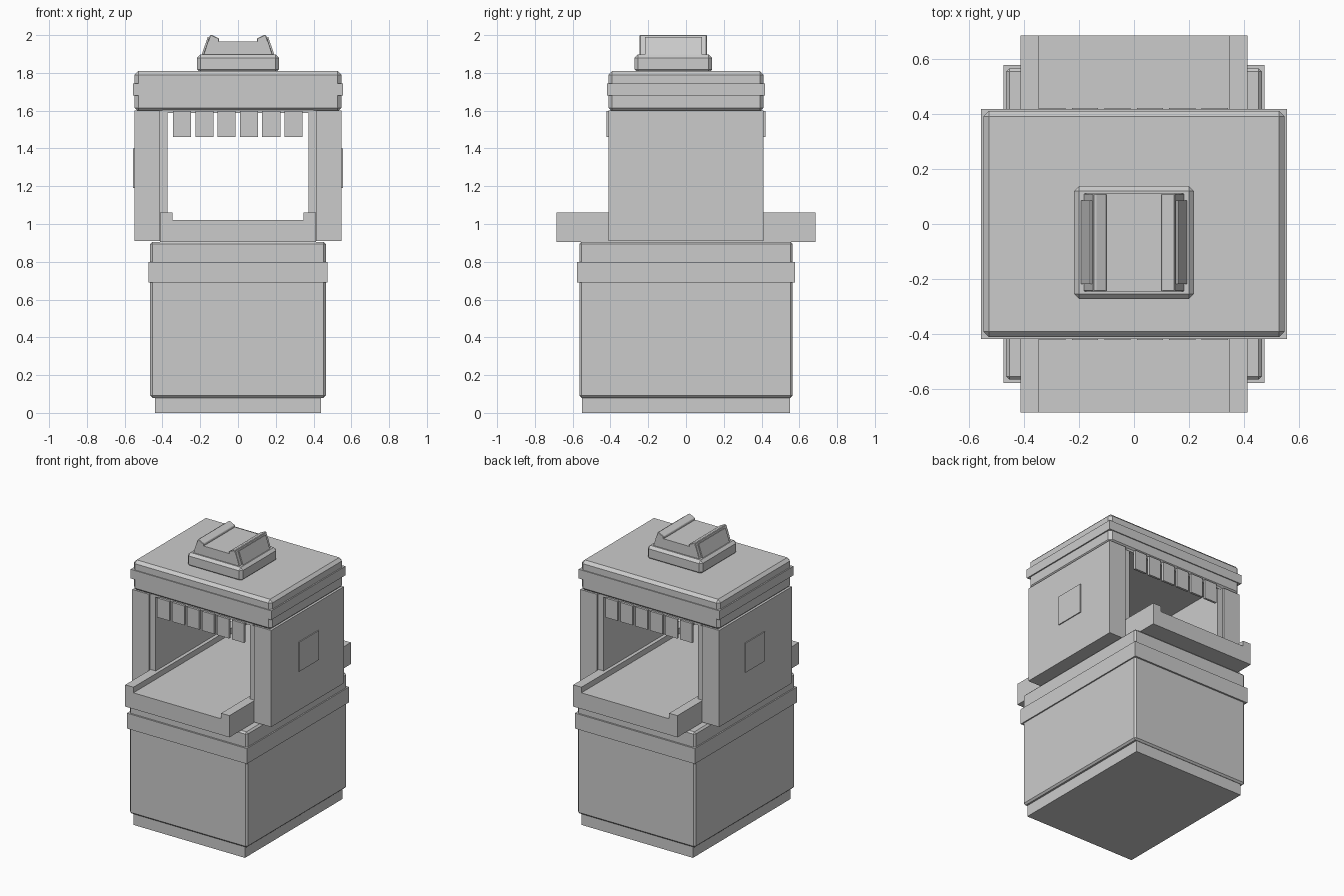
import bpy, bmesh

if "Cube" in bpy.data.objects:
    bpy.data.objects.remove(bpy.data.objects["Cube"])


def finish(name, bm, bevel=0):
    bmesh.ops.recalc_face_normals(bm, faces=bm.faces)
    me = bpy.data.meshes.new(name)
    bm.to_mesh(me)
    bm.free()
    ob = bpy.data.objects.new(name, me)
    bpy.context.collection.objects.link(ob)
    if bevel:
        m = ob.modifiers.new("Bevel", 'BEVEL')
        m.width = bevel
        m.segments = 1
    return ob


def box(name, x, y, z, bevel=0):
    """Box from (min, max) ranges."""
    bm = bmesh.new()
    bmesh.ops.create_cube(bm, size=1)
    for v in bm.verts:
        v.co = [(a + b) / 2 + c * (b - a) for (a, b), c in zip((x, y, z), v.co)]
    return finish(name, bm, bevel)


def extrude_y(name, profile, y0, y1, bevel=0):
    """Extrude an x-z profile along y."""
    bm = bmesh.new()
    face = bm.faces.new([bm.verts.new((x, y0, z)) for x, z in profile])
    out = bmesh.ops.extrude_face_region(bm, geom=[face])
    for v in out["geom"]:
        if isinstance(v, bmesh.types.BMVert):
            v.co.y = y1
    return finish(name, bm, bevel)


def sym(half):
    """Complete a right-half profile by mirroring it in x."""
    return half + [(-x, z) for x, z in reversed(half)]


def pm(a):
    return (-a, a)


# Lower cabinet
box("plinth", pm(.44), pm(.55), (0, .10))
box("cabinet", pm(.465), pm(.565), (.08, .905), .012)
box("cabinet_band", pm(.474), pm(.577), (.69, .80))

# Pass-through counter with raised side rims
extrude_y("counter", sym([(.412, .905), (.412, 1.06), (.347, 1.06), (.347, 1.02)]), -.685, .685)

# Side walls with slightly recessed jambs and outer plates
for s, side in ((-1, "left"), (1, "right")):
    def span(a, b):
        return tuple(sorted((s * a, s * b)))
    box(side + "_wall", span(.415, .549), pm(.41), (.91, 1.60))
    box(side + "_jamb", span(.372, .42), pm(.398), (.91, 1.60))
    box(side + "_plate", span(.54, .556), (-.10, .12), (1.19, 1.40))

# Roof and its trim
box("roof", pm(.547), pm(.411), (1.595, 1.81), .02)
box("roof_band", pm(.556), pm(.418), (1.68, 1.745))
box("ceiling", pm(.40), pm(.40), (1.588, 1.61))

# Curtain strips at both openings
for s, end in ((-1, "front"), (1, "back")):
    for i in range(6):
        x = -.296 + .118 * i
        box(f"{end}_strip_{i + 1}", (x - .048, x + .048),
            tuple(sorted((s * .405, s * .421))), (1.46, 1.598))

# Roof unit: base, tapered housing, ridge bars and sloping side panels
box("unit_base", pm(.217), (-.272, .138), (1.80, 1.898), .018)
extrude_y("unit_housing", sym([(.183, 1.89), (.158, 1.967)]), -.245, .11)
for s, side in ((-1, "left"), (1, "right")):
    ridge = [(.183, 1.895), (.148, 2.0), (.137, 2.0), (.10, 1.982), (.10, 1.96), (.14, 1.90)]
    extrude_y(side + "_unit_ridge", [(s * x, z) for x, z in ridge], -.245, .11, .003)
    panel = [(.193, 1.895), (.16, 1.99), (.145, 1.985), (.178, 1.895)]
    extrude_y(side + "_unit_panel", [(s * x, z) for x, z in panel], -.217, .085)
